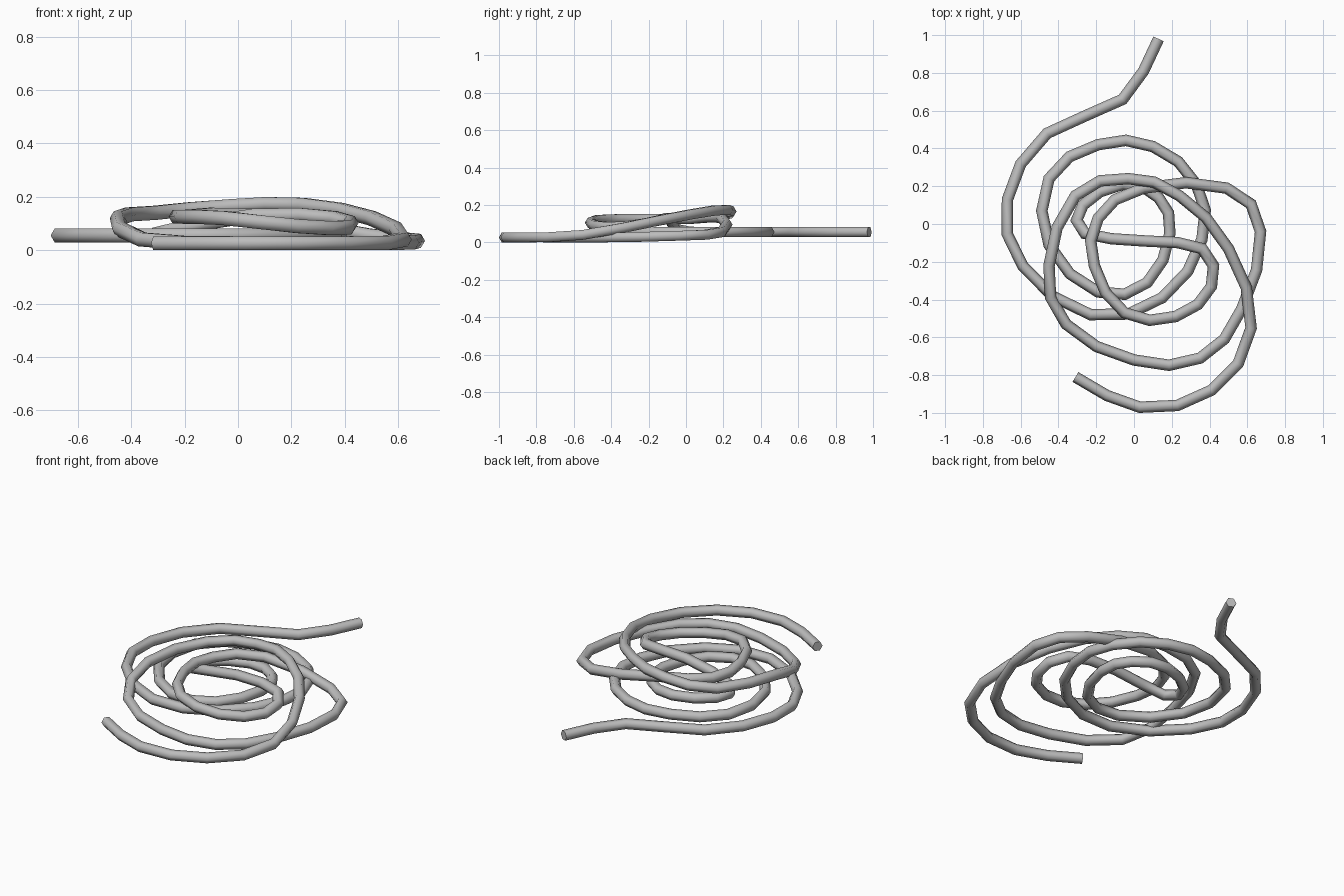
import bpy
import bmesh
import math
from mathutils import Vector

SIDES = 6
RADIUS = 0.03
FLOOR = 0.026       # centre height of rope lying on the ground
BULGE = 0.073       # how far the in-between points swing outwards

default_cube = bpy.data.objects.get("Cube")
if default_cube:
    bpy.data.objects.remove(default_cube, do_unlink=True)

# Key points of the rope in hundredths of a unit.
# Flat outer coils, all at one height, spiralling inwards from the loose tail
FLAT_HEIGHT = 5.5
flat_coils = [
    (13, 98), (-6, 66), (-46, 48), (-67, 13), (-59, -22), (-23, -48),
    (15, -39), (36, -8), (33, 21), (10, 41), (-19, 42), (-45, 24),
    (-45, -11), (-19, -36), (7, -31), (19, -5), (13, 14), (-6, 21), (-27, 10),
]
# Small loop that climbs over the flat coils
raised_loop = [
    (-26, -5, 7), (6, -9, 13), (36, -13, 12), (41, -33, 8.5), (22, -49, 9),
    (-5, -47, 12), (-21, -22, 12.5), (-19, 3, 12.5), (5, 19, 13),
]
# Wide loop that drops to the ground, crosses the top and ends at the front
wide_loop = [
    (49, 19, 5.5), (67, -4, 3.5), (57, -45, 2.6), (35, -71, 2.6), (0, -72, 2.6),
    (-36, -53, 4), (-45, -22, 12), (-31, 15, 14), (-3, 24, 16.5), (24, 15, 17),
    (50, -13, 12), (62, -55, 4), (41, -88, 2.6), (3, -97, 2.6), (-31, -81, 2.6),
]


def refine(keys):
    """Add one rounded in-between point to every span of the path."""
    padded = [2 * keys[0] - keys[1]] + keys + [2 * keys[-1] - keys[-2]]
    path = []
    for a, b, c, d in zip(padded, padded[1:], padded[2:], padded[3:]):
        path += [b, (b + c) * (0.5 + BULGE) - (a + d) * BULGE]
    path.append(keys[-1])
    for point in path:
        point.z = max(point.z, FLOOR)
    return path


def sweep(name, path, material):
    """Sweep a flat-topped polygon along the path with mitred corners."""
    bm = bmesh.new()
    rings = []
    last = len(path) - 1
    for i, point in enumerate(path):
        before = (point - path[max(i - 1, 0)]).normalized()
        after = (path[min(i + 1, last)] - point).normalized()
        tangent = (before + after).normalized()
        side = Vector((tangent.y, -tangent.x, 0)).normalized()
        up = side.cross(tangent)
        mitre = 1 / max(tangent.dot(after if i < last else before), 0.8)
        ring = []
        for k in range(SIDES):
            angle = math.tau * k / SIDES
            offset = side * math.cos(angle) * mitre + up * math.sin(angle)
            ring.append(bm.verts.new(point + offset * RADIUS))
        rings.append(ring)
    for low, high in zip(rings, rings[1:]):
        for k in range(SIDES):
            n = (k + 1) % SIDES
            bm.faces.new((low[k], low[n], high[n], high[k]))
    bm.faces.new(rings[0])
    bm.faces.new(rings[-1])
    bmesh.ops.recalc_face_normals(bm, faces=bm.faces)
    mesh = bpy.data.meshes.new(name)
    bm.to_mesh(mesh)
    bm.free()
    mesh.materials.append(material)
    obj = bpy.data.objects.new(name, mesh)
    bpy.context.collection.objects.link(obj)
    return obj


# Plain grey rope colour
grey = bpy.data.materials.new("rope_grey")
grey.use_nodes = True
colour = (0.5, 0.5, 0.5, 1)
grey.diffuse_color = colour
grey.node_tree.nodes["Principled BSDF"].inputs["Base Color"].default_value = colour

# One continuous rope through all three runs
runs = [(x, y, FLAT_HEIGHT) for x, y in flat_coils] + raised_loop + wide_loop
rope = sweep("coiled_rope", refine([Vector(p) / 100 for p in runs]), grey)

bpy.ops.object.select_all(action="DESELECT")
rope.select_set(True)
bpy.context.view_layer.objects.active = rope
bpy.ops.object.shade_smooth_by_angle(angle=math.radians(70))
